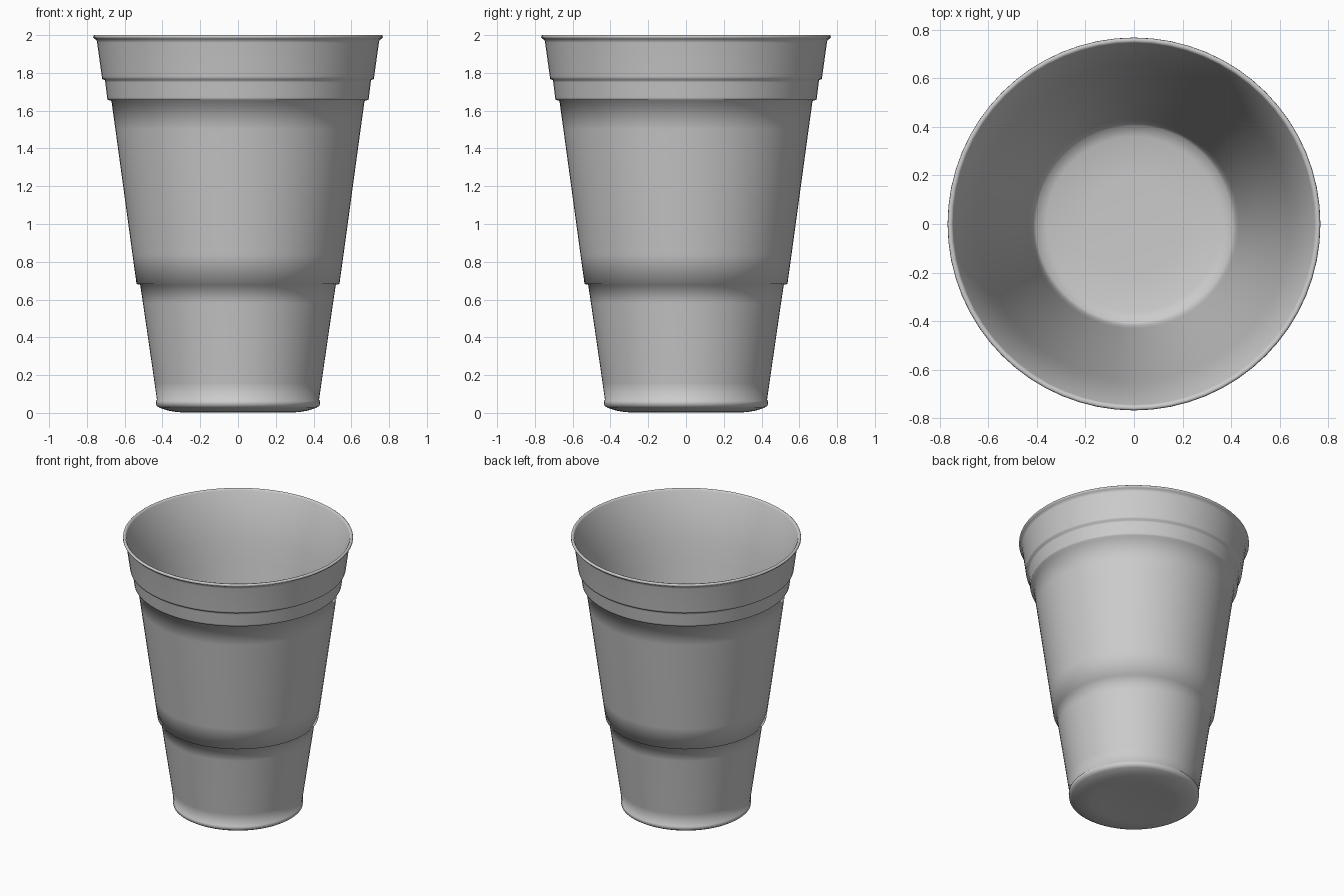
import bpy, bmesh, math

SIDES = 64

# Half profile (radius, height): underside centre, up the outside, over the rim, down the inside
OUTER = [
    (0.0, 0.012), (0.20, 0.010), (0.28, 0.002), (0.32, 0.004), (0.37, 0.012),
    (0.415, 0.027), (0.432, 0.038), (0.435, 0.064),        # rounded foot
    (0.429, 0.068), (0.442, 0.16), (0.503, 0.58), (0.518, 0.678),   # lower body
    (0.537, 0.682), (0.559, 0.84), (0.649, 1.50), (0.670, 1.652),   # main body
    (0.691, 1.657), (0.693, 1.67), (0.703, 1.75), (0.705, 1.762),   # lower band
    (0.719, 1.767), (0.721, 1.78), (0.746, 1.96), (0.749, 1.974),   # upper band
]
RIM = [(0.760, 1.980), (0.767, 1.988), (0.766, 1.996), (0.760, 2.0), (0.750, 1.999), (0.744, 1.99)]
INNER = [
    (0.662, 1.655), (0.640, 1.50), (0.508, 0.68),
    (0.430, 0.15), (0.418, 0.065), (0.405, 0.045), (0.36, 0.03), (0.20, 0.022), (0.0, 0.022),
]


def lathe(name, profile):
    """Spin a half profile about z into one closed, smooth object."""
    bm = bmesh.new()
    verts = [bm.verts.new((r, 0, z)) for r, z in profile]
    edges = [bm.edges.new(pair) for pair in zip(verts, verts[1:])]
    bmesh.ops.spin(bm, geom=verts + edges, cent=(0, 0, 0), axis=(0, 0, 1),
                   angle=math.tau, steps=SIDES, use_merge=True)
    bmesh.ops.remove_doubles(bm, verts=bm.verts, dist=0.0005)
    bmesh.ops.recalc_face_normals(bm, faces=bm.faces)
    for f in bm.faces:
        f.smooth = True
    mesh = bpy.data.meshes.new(name)
    bm.to_mesh(mesh)
    bm.free()
    obj = bpy.data.objects.new(name, mesh)
    bpy.context.collection.objects.link(obj)
    return obj


# Thin-walled stepped cup
lathe("cup", OUTER + RIM + INNER)
